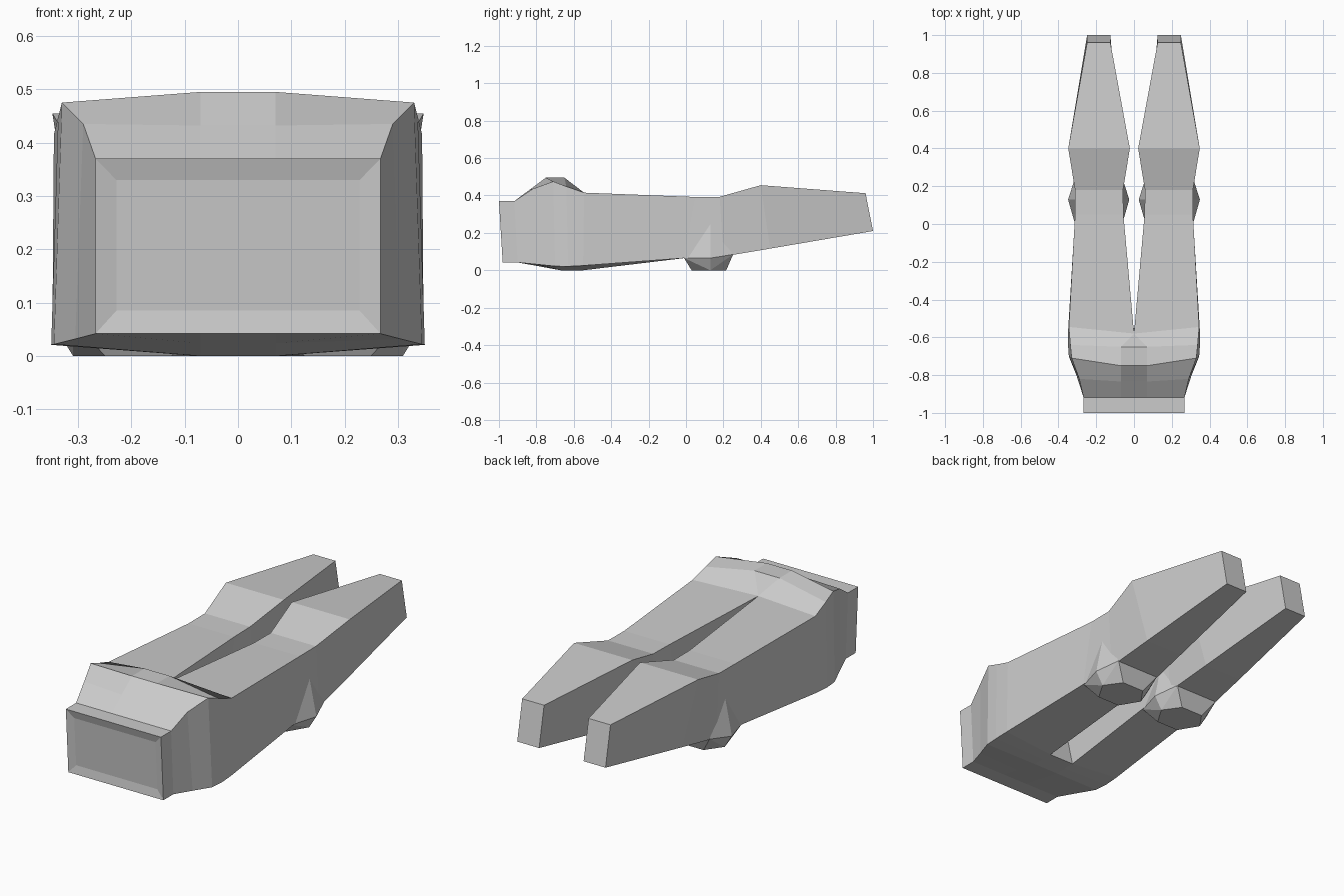
import bpy, bmesh

if "Cube" in bpy.data.objects:
    bpy.data.objects.remove(bpy.data.objects["Cube"])


def finish(bm, name):
    """Clean up a bmesh and turn it into a flat-shaded object."""
    bmesh.ops.remove_doubles(bm, verts=bm.verts, dist=0.0005)
    bmesh.ops.recalc_face_normals(bm, faces=bm.faces)
    mesh = bpy.data.meshes.new(name)
    bm.to_mesh(mesh)
    bm.free()
    obj = bpy.data.objects.new(name, mesh)
    bpy.context.collection.objects.link(obj)
    return obj


def loft(bm, rings, closed):
    for a, b in zip(rings, rings[1:]):
        n = len(a)
        for i in range(n if closed else n - 1):
            j = (i + 1) % n
            bm.faces.new((a[i], a[j], b[j], b[i]))


def nose_ring(it, ot, ob, ib):
    """Half section: centre top, inner top, outer top, outer/inner/centre bottom."""
    return [(0, it[1], it[2]), it, ot, ob, ib, (0, ib[1], ib[2])]


def plate(x, yt, zt, yb, zb):
    return nose_ring((.07, yt, zt), (x, yt, zt), (x, yb, zb), (.07, yb, zb))


# Right half of the nose, from the recessed front panel back to the fork
nose = [
    plate(.228, -.988, .33, -.973, .085),
    plate(.267, -1.0, .37, -.98, .042),
    plate(.267, -.918, .37, -.90, .042),
    nose_ring((.07, -.834, .432), (.29, -.82, .435), (.305, -.80, .032), (.07, -.80, .024)),
    nose_ring((.07, -.75, .495), (.33, -.71, .475), (.345, -.70, .022), (.07, -.67, 0)),
    nose_ring((.07, -.65, .495), (.337, -.64, .448), (.35, -.63, .021), (.07, -.61, 0)),
    nose_ring((0, -.58, .412), (.345, -.545, .415), (.348, -.55, .025), (.07, -.55, 0)),
]

# Right prong sections: inner top, outer top, outer bottom, inner bottom
prong = [
    [(.056, .05, .392), (.312, .05, .392), (.315, -.01, .065), (.06, -.01, .065)],
    [(.058, .18, .393), (.312, .18, .393), (.312, .20, .074), (.06, .20, .074)],
    [(.022, .40, .455), (.348, .40, .455), (.293, .45, .116), (.08, .45, .116)],
    [(.125, .96, .412), (.248, .96, .412), (.248, 1.0, .21), (.125, 1.0, .21)],
]

# Body: both halves welded along the centre line
bm = bmesh.new()
for s in (1, -1):
    def ring(points):
        return [bm.verts.new((s * x, y, z)) for x, y, z in points]
    front = [ring(r) for r in nose]
    bm.faces.new(front[0])
    loft(bm, front, False)
    ct, _, ot, ob, ib, cb = front[-1]
    # rear of the joint and the small wall at the fork
    back = [[ct, ot, ob, ib]] + [ring(r) for r in prong]
    loft(bm, back, True)
    bm.faces.new(back[-1])
    bm.faces.new((ct, ib, cb))
finish(bm, "forked_body")

# Faceted feet under the prongs, with a wedge rising up each side
for s, side in ((1, "right"), (-1, "left")):
    pts = []
    for d in (1, -1):
        cx = .187
        pts += [(cx + d * .122, .13, 0), (cx + d * .062, .03, 0), (cx + d * .062, .215, 0),
                (cx + d * .162, .13, .065), (cx + d * .122, -.01, .065),
                (cx + d * .122, .252, .085), (cx + d * .120, .13, .27)]
    bm = bmesh.new()
    for x, y, z in pts:
        bm.verts.new((s * x, y, z))
    bmesh.ops.convex_hull(bm, input=bm.verts)
    finish(bm, side + "_foot")
